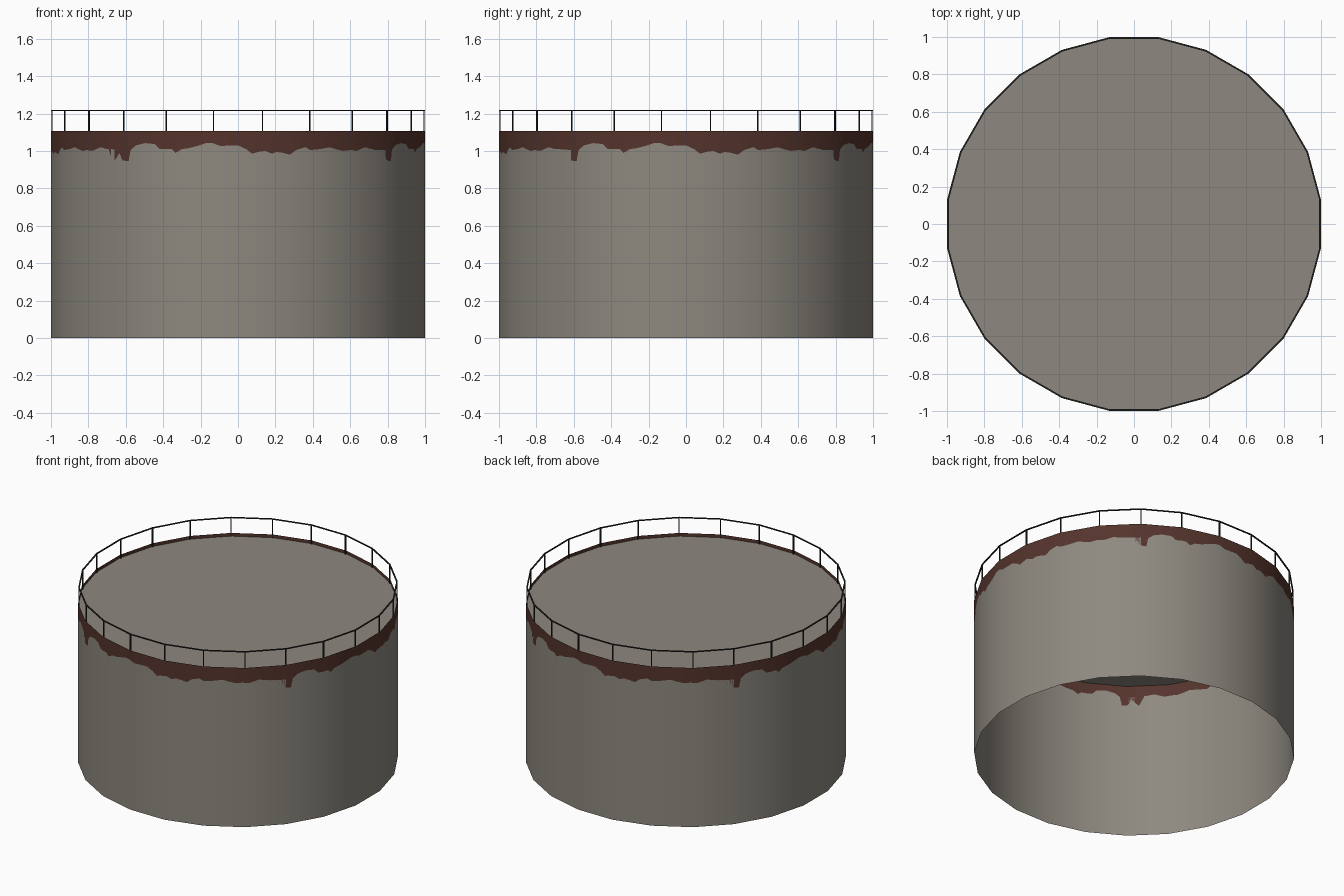
import bpy, bmesh, math
from mathutils import Matrix, Vector

if "Cube" in bpy.data.objects:
    bpy.data.objects.remove(bpy.data.objects["Cube"])

SIDES = 24
APO = 1.0                                  # distance from axis to flat side
R = APO / math.cos(math.pi / SIDES)
STEP = 2 * math.pi / SIDES
TOP, ROOF, RAIL = 1.107, 1.085, 1.22


def material(name, col):
    m = bpy.data.materials.new(name)
    m.diffuse_color = (*col, 1)
    m.use_nodes = True
    m.node_tree.nodes["Principled BSDF"].inputs["Base Color"].default_value = m.diffuse_color
    return m


GREY = material("weathered grey", (0.27, 0.25, 0.215))
RUST = material("rust brown", (0.09, 0.034, 0.025))
DARK = material("dark rail metal", (0.018, 0.018, 0.017))


def make(name, bm, mats):
    me = bpy.data.meshes.new(name)
    bm.to_mesh(me)
    bm.free()
    for m in mats:
        me.materials.append(m)
    ob = bpy.data.objects.new(name, me)
    bpy.context.collection.objects.link(ob)
    return ob


def on_wall(a, z, scale=1.0):
    """Point on the 24-sided wall at angle a."""
    off = (a + STEP / 2) % STEP - STEP / 2
    r = APO / math.cos(off) * scale
    return Vector((r * math.cos(a), r * math.sin(a), z))


# Rust edge over one quarter turn: (x seen from the front, height)
drip = [(-.69, 1.005), (-.667, .942), (-.65, .96), (-.63, .99), (-.614, .95),
        (-.582, .945), (-.572, 1.005), (-.545, 1.03), (-.497, 1.042), (-.445, 1.037),
        (-.417, 1.01), (-.353, 1.01), (-.332, .99), (-.3, 1.01), (-.257, 1.016),
        (-.2, 1.032), (-.17, 1.042), (-.134, 1.042), (-.096, 1.027), (0, 1.03),
        (.043, 1.01), (.075, .985), (.107, .995), (.144, 1.0), (.182, .985),
        (.203, .995), (.24, .99), (.278, .98), (.31, 1.005), (.358, 1.02),
        (.385, 1.005), (.438, 1.01), (.492, 1.02), (.52, 1.01), (.56, 1.0),
        (.6, 1.005), (.63, 1.0), (.679, 1.02), (.705, 1.012)]
pts = [(math.asin(x), z) for x, z in drip]
pts.append((pts[0][0] + math.pi / 2, pts[0][1]))


def edge_height(a):
    for (a0, z0), (a1, z1) in zip(pts, pts[1:]):
        if a0 <= a <= a1:
            return z0 + (z1 - z0) * (a - a0) / (a1 - a0)
    return pts[0][1]


# Add the wall corners to the outline so the facets stay true
cols = list(pts[:-1])
for k in range(-4, 4):
    a = (k + .5) * STEP
    if a < pts[0][0]:
        a += math.pi / 2
    if all(abs(a - c[0]) > 1e-4 for c in cols):
        cols.append((a, edge_height(a)))
cols.sort()

# Tank wall: open sheet, grey below the rust edge and brown above
bm = bmesh.new()
rings = []
for q in range(4):
    for a, z in cols:
        ang = a - math.pi / 2 + q * math.pi / 2
        rings.append([bm.verts.new(on_wall(ang, h)) for h in (0, z, TOP)])
for i, c in enumerate(rings):
    n = rings[(i + 1) % len(rings)]
    for j in (0, 1):
        f = bm.faces.new((c[j], n[j], n[j + 1], c[j + 1]))
        f.material_index = j
        f.smooth = True
wall = make("tank_wall", bm, [GREY, RUST])
wall.data.normals_split_custom_set_from_vertices(
    [Vector((v.co.x, v.co.y, 0)).normalized() for v in wall.data.vertices])

# Roof disc, slightly below the rim
bm = bmesh.new()
bm.faces.new([bm.verts.new(on_wall((i + .5) * STEP, ROOF, .999)) for i in range(SIDES)])
make("roof", bm, [GREY])

# Top rail: thin square-section ring
bm = bmesh.new()
W, H = .009, .006
sect = [(.999 - W, RAIL - H), (.999, RAIL - H), (.999, RAIL), (.999 - W, RAIL)]
loops = [[bm.verts.new(on_wall((i + .5) * STEP, z, s)) for s, z in sect]
         for i in range(SIDES)]
for i in range(SIDES):
    c, n = loops[i], loops[(i + 1) % SIDES]
    for j in range(4):
        k = (j + 1) % 4
        bm.faces.new((c[j], n[j], n[k], c[k]))
bmesh.ops.recalc_face_normals(bm, faces=bm.faces)
make("top_rail", bm, [DARK])

# Railing posts at every corner
bm = bmesh.new()
z0, z1 = ROOF, RAIL - H / 2
for i in range(SIDES):
    a = (i + .5) * STEP
    loc = on_wall(a, (z0 + z1) / 2, .9945)
    mat = (Matrix.Translation(loc) @ Matrix.Rotation(a, 4, 'Z')
           @ Matrix.Diagonal((.007, .007, z1 - z0, 1)))
    bmesh.ops.create_cube(bm, size=1, matrix=mat)
make("rail_posts", bm, [DARK])
